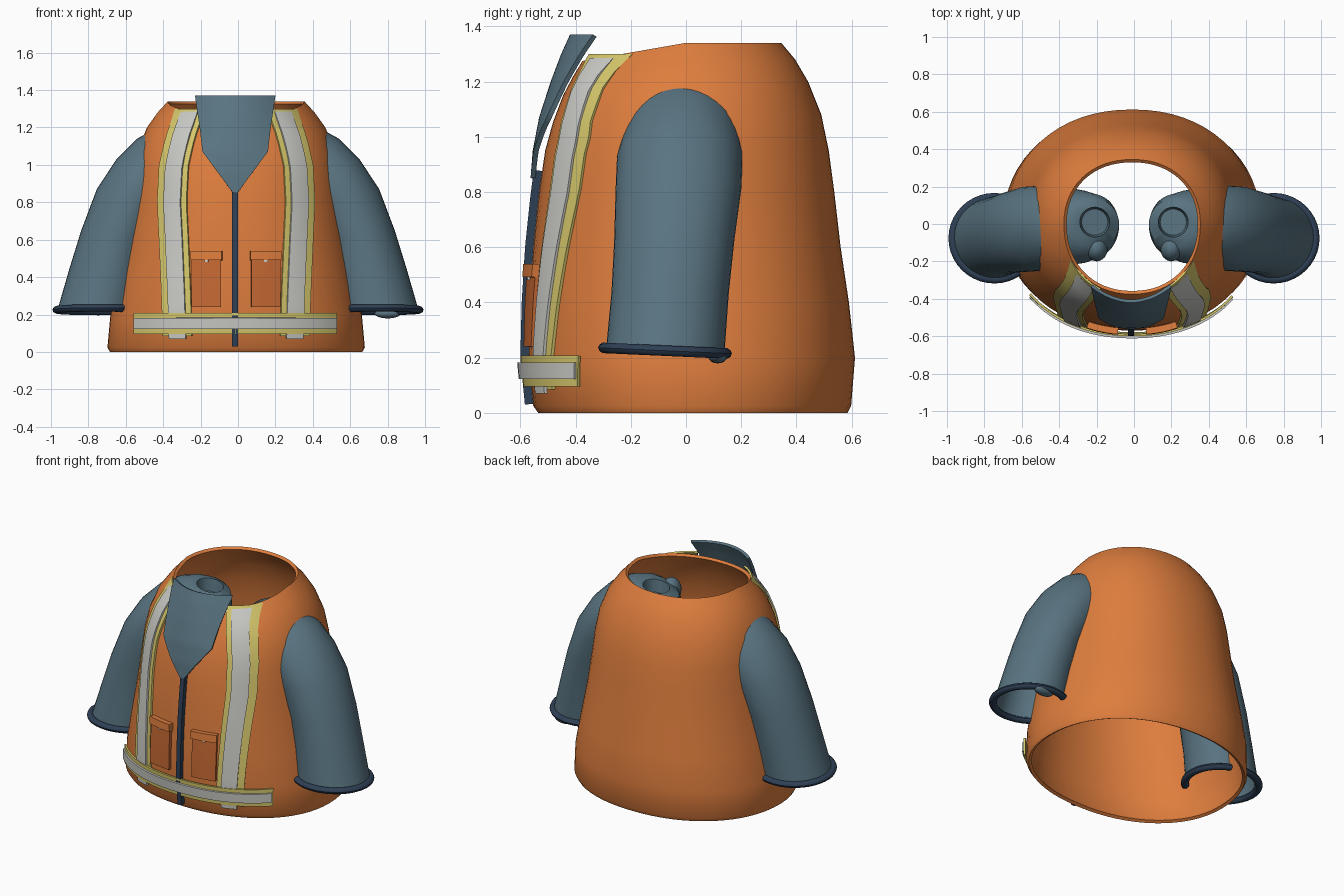
import bpy
from math import cos, sin, pi, tau, copysign
from mathutils import Vector

if "Cube" in bpy.data.objects:
    bpy.data.objects.remove(bpy.data.objects["Cube"])


def material(name, *rgb):
    m = bpy.data.materials.new(name)
    m.use_nodes = True
    m.diffuse_color = (*rgb, 1)
    m.node_tree.nodes["Principled BSDF"].inputs["Base Color"].default_value = (*rgb, 1)
    return m


ORANGE = material("vest orange", .73, .205, .047)
POCKET = material("pocket orange", .56, .14, .033)
SLATE = material("slate blue", .10, .175, .22)
NAVY = material("navy trim", .027, .05, .09)
YELLOW = material("safety yellow", .68, .58, .15)
SILVER = material("reflective silver", .60, .60, .57)

CX = -.01     # body centre line
SEG = 64


def finish(name, verts, faces, mat, thick=0):
    mesh = bpy.data.meshes.new(name)
    mesh.from_pydata(verts, [], faces)
    mesh.materials.append(mat)
    ob = bpy.data.objects.new(name, mesh)
    bpy.context.collection.objects.link(ob)
    bpy.ops.object.select_all(action='DESELECT')
    bpy.context.view_layer.objects.active = ob
    ob.select_set(True)
    if thick:
        mod = ob.modifiers.new("thickness", 'SOLIDIFY')
        mod.thickness, mod.offset = thick, -1
        bpy.ops.object.modifier_apply(modifier=mod.name)
    bpy.ops.object.shade_smooth_by_angle(angle=.7)
    return ob


def loft(name, rings, mat, thick=0, loop=False, cap=False):
    n, r = len(rings[0]), len(rings)
    faces = [(i * n + j, i * n + (j + 1) % n,
              (i + 1) % r * n + (j + 1) % n, (i + 1) % r * n + j)
             for i in range(r if loop else r - 1) for j in range(n)]
    if cap:
        faces.append(tuple(range((r - 1) * n, r * n)))
    return finish(name, [p for ring in rings for p in ring], faces, mat, thick)


def panel(name, point, nu, nv, mat, thick):
    """Curved sheet facing the front; point(u, v) with u across and v up."""
    verts = [point(i / nu, j / nv) for j in range(nv + 1) for i in range(nu + 1)]
    w = nu + 1
    faces = [(j * w + i, j * w + i + 1, (j + 1) * w + i + 1, (j + 1) * w + i)
             for j in range(nv) for i in range(nu)]
    return finish(name, verts, faces, mat, thick)


def lookup(table, z):
    if z <= table[0][0]:
        return table[0][1:]
    for a, b in zip(table, table[1:]):
        if z <= b[0]:
            t = (z - a[0]) / (b[0] - a[0])
            return tuple(p + (q - p) * t for p, q in zip(a[1:], b[1:]))
    return table[-1][1:]


# Body: height, half width, front depth, back depth
BODY = [(0, .675, .535, .585), (.025, .688, .553, .598), (.2, .672, .57, .612),
        (.4, .635, .565, .59), (.6, .597, .553, .56), (.8, .568, .532, .537),
        (.95, .55, .51, .517), (1.08, .525, .482, .49), (1.2, .477, .445, .442),
        (1.28, .42, .408, .395), (1.34, .365, .375, .345)]
N = 2.15


def dip(z):
    return max(0, min(1, (z - .95) / .39))


def body_ring(z):
    a, f, b = lookup(BODY, z)
    ring = []
    for k in range(SEG):
        c, s = cos(tau * k / SEG), sin(tau * k / SEG)
        x = a * copysign(abs(c) ** (2 / N), c)
        y = (b if s > 0 else f) * copysign(abs(s) ** (2 / N), s)
        ring.append((CX + x, y, z - .175 * max(0, -y) * dip(z)))
    return ring


def front_y(x, z, off):
    a, f, b = lookup(BODY, z + .06 * dip(z))
    return -f * max(0, 1 - abs((x - CX) / a) ** N) ** (1 / N) - off


loft("vest_body", [body_ring(row[0]) for row in BODY], ORANGE, .02)

# Sleeves: outer x,z; inner x,z; front y; back y
SLEEVE = [(.965, .225, .53, .225, -.29, .14), (.90, .45, .50, .42, -.27, .155),
          (.838, .65, .46, .60, -.26, .175), (.755, .87, .38, .75, -.255, .2),
          (.65, 1.03, .33, .82, -.25, .205), (.54, 1.14, .24, .86, -.225, .2),
          (.43, 1.20, .14, .92, -.21, .18), (.36, 1.22, .08, 1.04, -.18, .16),
          (.32, 1.22, .08, 1.13, -.13, .13), (.29, 1.21, .13, 1.18, -.07, .09),
          (.28, 1.13, .14, 1.10, -.06, .08)]


def oval(side, xo, zo, xi, zi, y0, y1, n=40):
    ring = []
    for k in range(n):
        t = side * tau * k / n
        c, s = (1 + cos(t)) / 2, (1 + sin(t)) / 2
        ring.append(Vector((side * (xi + (xo - xi) * c), y0 + (y1 - y0) * s,
                            zi + (zo - zi) * c)))
    return ring


def lump(name, loc, size, mat):
    bpy.ops.mesh.primitive_uv_sphere_add(segments=16, ring_count=8, location=loc)
    ob = bpy.context.object
    ob.name, ob.scale = name, size
    ob.data.materials.append(mat)
    bpy.ops.object.shade_smooth()


for side, tag in ((1, "left"), (-1, "right")):
    loft(tag + "_sleeve", [oval(side, *row) for row in SLEEVE], SLATE, .015, cap=True)
    # Rolled cuff around the sleeve opening
    rings = []
    for k in range(10):
        e, h = .024 * cos(tau * k / 10), .02 * sin(tau * k / 10)
        ring = oval(side, .968 + e, .225 + h, .525 - e, .225 + h, -.294 - e, .142 + e)
        rings.append([p + Vector((0, 0, -.045 * (p.y + .07))) for p in ring])
    loft(tag + "_cuff", rings, NAVY, loop=True)
    lump(tag + "_shoulder_fold", (side * .2, -.13, 1.12), (.06, .07, .08), SLATE)
lump("left_cuff_fold", (.8, .115, .205), (.07, .035, .026), SLATE)

# Reflective stripes down the front
STRIPE = [(.07, .315), (.3, .322), (.6, .335), (.8, .345), (1.0, .335),
          (1.15, .30), (1.29, .25)]


def stripe(name, side, half, z0, z1, off, mat):
    def point(u, v):
        z = z0 + (z1 - z0) * v
        x = CX + side * lookup(STRIPE, z)[0] + (2 * u - 1) * half
        return x, front_y(x, z, off), z
    panel(name, point, 6, 20, mat, .012)


def plate(name, x0, x1, z0, z1, off, mat, thick, nu=6, nv=4):
    def point(u, v):
        x, z = x0 + (x1 - x0) * u, z0 + (z1 - z0) * v
        return x, front_y(x, z, off), z
    panel(name, point, nu, nv, mat, thick)


for side, tag in ((1, "left"), (-1, "right")):
    stripe(tag + "_stripe_backing", side, .078, .085, 1.30, .014, YELLOW)
    stripe(tag + "_stripe", side, .045, .07, 1.285, .026, SILVER)
    # Pockets with flap and button
    c = CX + side * .16
    plate(tag + "_pocket", c - .078, c + .078, .24, .5, .022, POCKET, .02)
    plate(tag + "_pocket_flap", c - .083, c + .083, .492, .54, .036, ORANGE, .035)
    plate(tag + "_pocket_button", c - .01, c + .01, .482, .493, .03, SILVER, .008, 2, 1)

# Hem band
plate("hem_band_backing", -.56, .53, .095, .207, .03, YELLOW, .012, 40)
plate("hem_band", -.56, .53, .122, .182, .043, SILVER, .012, 40)

# Zipper
plate("zipper", CX - .021, CX + .009, .03, .88, .03, NAVY, .03, 2, 16)

# Collar: height, half width, centre y, curvature
COLLAR = [(.85, .012, -.563, .3), (.95, .085, -.555, .5), (1.07, .175, -.532, .9),
          (1.2, .19, -.49, 1.3), (1.3, .205, -.452, 1.6), (1.37, .215, -.42, 1.8)]


def collar_point(u, v):
    z = .85 + .52 * v
    half, y, bend = lookup(COLLAR, z)
    x = (2 * u - 1) * half
    return x - .015, y + bend * x * x, z


panel("collar", collar_point, 16, 26, SLATE, .018)
